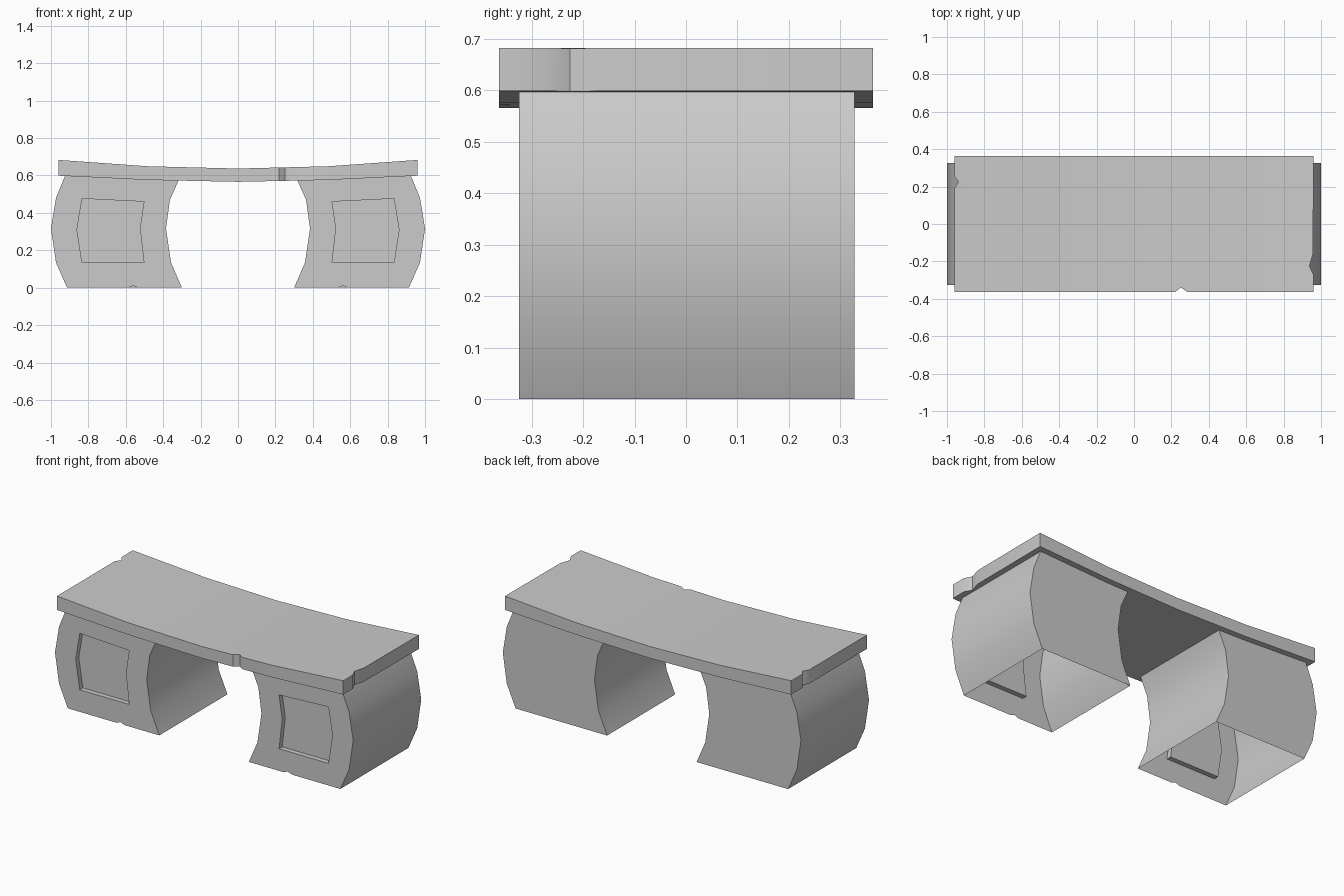
import bpy, bmesh
from mathutils import Vector

if "Cube" in bpy.data.objects:
    bpy.data.objects.remove(bpy.data.objects["Cube"])


def finish(bm, name, angle=0.6):
    bmesh.ops.remove_doubles(bm, verts=bm.verts, dist=1e-5)
    bmesh.ops.recalc_face_normals(bm, faces=bm.faces)
    mesh = bpy.data.meshes.new(name)
    bm.to_mesh(mesh)
    bm.free()
    ob = bpy.data.objects.new(name, mesh)
    bpy.context.collection.objects.link(ob)
    bpy.ops.object.select_all(action='DESELECT')
    ob.select_set(True)
    bpy.context.view_layer.objects.active = ob
    bpy.ops.object.shade_smooth_by_angle(angle=angle)
    return ob


def lerp(a, b, t):
    return a + (b - a) * t


def bent(x, heights):
    # piecewise height at centre, 0.48 and 0.96
    t = min(abs(x), 0.96) / 0.48
    i = min(int(t), 1)
    return lerp(heights[i], heights[i + 1], t - i)


UNDER = (0.566, 0.576, 0.599)
UPPER = (0.637, 0.649, 0.683)

# Desk top: chipped outline, extruded, sliced and bent
outline = [(-0.96, -0.363), (0.22, -0.363), (0.25, -0.34), (0.285, -0.363),
           (0.96, -0.363), (0.96, -0.27), (0.938, -0.225), (0.957, -0.16),
           (0.96, 0.363), (-0.96, 0.363), (-0.96, 0.255), (-0.938, 0.225),
           (-0.96, 0.19)]
bm = bmesh.new()
base = bm.faces.new([bm.verts.new((x, y, 0)) for x, y in outline])
ext = bmesh.ops.extrude_face_region(bm, geom=[base])
for v in ext['geom']:
    if isinstance(v, bmesh.types.BMVert):
        v.co.z = 1
for cut in (-0.48, 0, 0.48):
    bmesh.ops.bisect_plane(bm, geom=bm.verts[:] + bm.edges[:] + bm.faces[:],
                           plane_co=(cut, 0, 0), plane_no=(1, 0, 0))
for v in bm.verts:
    v.co.z = bent(v.co.x, UPPER if v.co.z > 0.5 else UNDER)
finish(bm, "desk_top")

# Pedestals: bulging shell, open underneath, with a recessed front panel
FRONT, BACK, DEPTH = -0.325, 0.327, 0.03
outer = [(-0.914, 0), (-0.973, 0.134), (-1.0, 0.316), (-0.973, 0.48), (-0.925, None)]
inner = [(-0.30, 0), (-0.358, 0.134), (-0.385, 0.316), (-0.364, 0.47), (-0.318, None)]
panel_out = [(-0.80, 0), (-0.834, 0.134), (-0.861, 0.310), (-0.834, 0.476), (-0.80, None)]
panel_in = [(-0.53, 0), (-0.503, 0.134), (-0.524, 0.318), (-0.503, 0.46), (-0.53, None)]

bm = bmesh.new()


def pt(p, y):
    x, z = p
    return Vector((x, y, bent(x, UNDER) if z is None else z))


def face(*pts):
    bm.faces.new([bm.verts.new(p) for p in pts])


for i in range(4):
    o, a, b, n = ([pt(c[i], FRONT), pt(c[i + 1], FRONT)]
                  for c in (outer, panel_out, panel_in, inner))
    back = Vector((0, BACK - FRONT, 0))
    inset = Vector((0, DEPTH, 0))
    # front stiles, side walls and back wall
    face(o[0], a[0], a[1], o[1])
    face(b[0], n[0], n[1], b[1])
    face(o[0], o[1], o[1] + back, o[0] + back)
    face(n[0], n[1], n[1] + back, n[0] + back)
    face(o[0] + back, n[0] + back, n[1] + back, o[1] + back)
    if i in (1, 2):
        # recessed panel and its side reveals
        face(a[0] + inset, b[0] + inset, b[1] + inset, a[1] + inset)
        face(a[0], a[1], a[1] + inset, a[0] + inset)
        face(b[0], b[1], b[1] + inset, b[0] + inset)
        # lower or upper reveal
        k = 0 if i == 1 else 1
        face(a[k], b[k], b[k] + inset, a[k] + inset)
    elif i == 0:
        # bottom rail with a small chip
        chip = [Vector((x, FRONT, z)) for x, z in ((-0.59, 0), (-0.56, 0.011), (-0.535, 0))]
        face(a[0], *chip, b[0], b[1], a[1])
    else:
        face(a[0], b[0], b[1], a[1])
# merge the flat front pieces
bmesh.ops.remove_doubles(bm, verts=bm.verts, dist=1e-5)
ob = finish(bm, "pedestals")
mirror = ob.modifiers.new("mirror", 'MIRROR')
mirror.use_axis[0] = True
